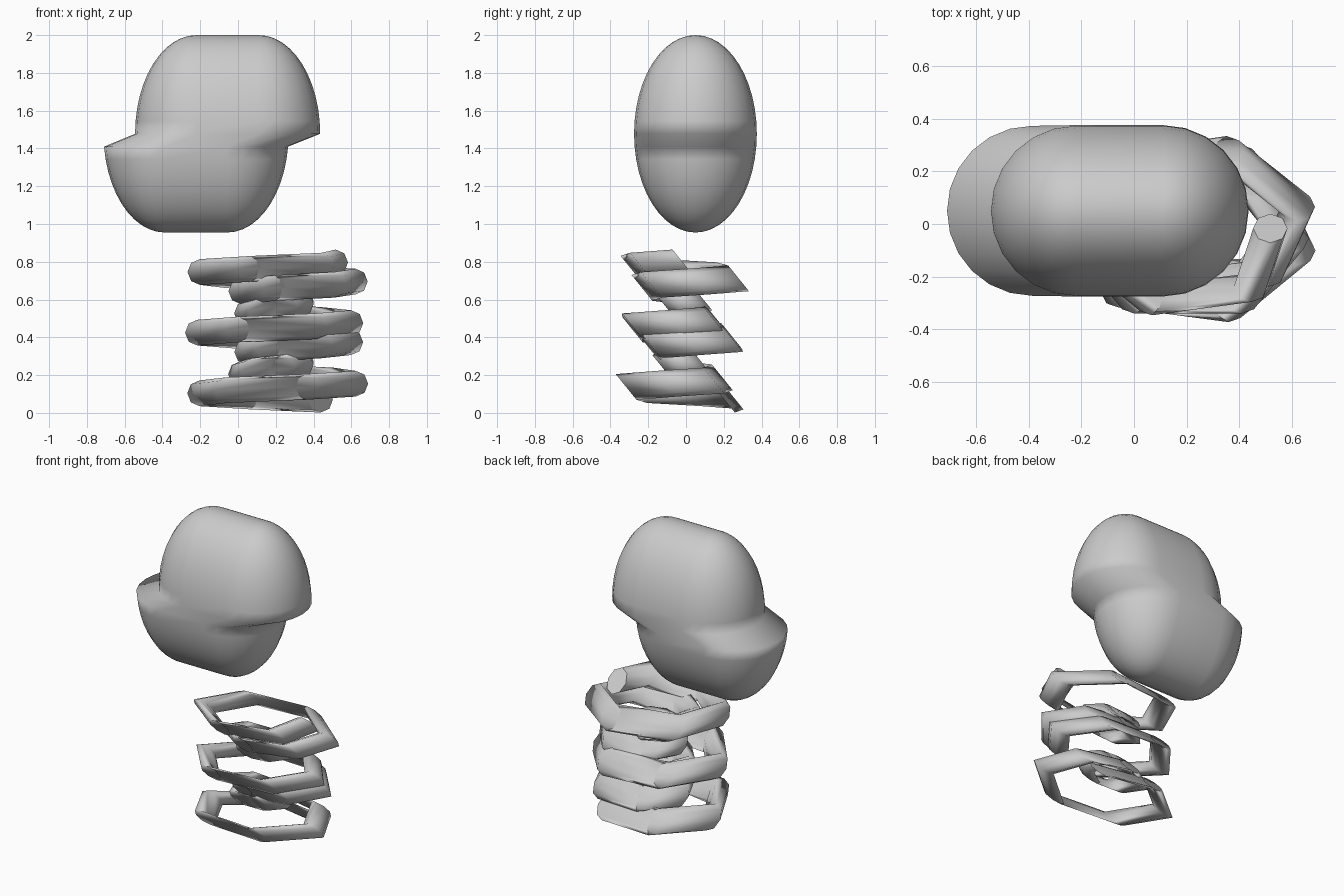
import bpy, bmesh
from math import sin, cos, pi
from mathutils import Vector

cube = bpy.data.objects.get("Cube")
if cube:
    bpy.data.objects.remove(cube, do_unlink=True)

grey = bpy.data.materials.new("plain_grey")
grey.use_nodes = True
grey.diffuse_color = (0.6, 0.6, 0.6, 1)
grey.node_tree.nodes["Principled BSDF"].inputs["Base Color"].default_value = (0.6, 0.6, 0.6, 1)


def loft(name, rings, caps):
    """Join closed rings of points into one smooth surface."""
    bm = bmesh.new()
    loops = [[bm.verts.new(p) for p in ring] for ring in rings]
    for lower, upper in zip(loops, loops[1:]):
        n = len(lower)
        for j in range(n):
            k = (j + 1) % n
            bm.faces.new((lower[j], lower[k], upper[k], upper[j]))
    for face in bm.faces:
        face.smooth = True
    if caps:
        bm.faces.new(loops[0])
        bm.faces.new(loops[-1])
    else:
        bmesh.ops.remove_doubles(bm, verts=bm.verts, dist=0.0001)
    bmesh.ops.recalc_face_normals(bm, faces=bm.faces)
    mesh = bpy.data.meshes.new(name)
    bm.to_mesh(mesh)
    bm.free()
    mesh.materials.append(grey)
    obj = bpy.data.objects.new(name, mesh)
    bpy.context.collection.objects.link(obj)
    return obj


# Stretched ball, with its lower half slid sideways
STEPS = 24
HALF = STEPS // 2
body_rings = []
for i in range(STEPS + 1):
    lat = -pi / 2 + pi * i / STEPS
    centre_x = -0.055 if i >= HALF else -0.222
    r = 0.325 * cos(lat)
    ring = []
    for side in (1, -1):
        for j in range(HALF + 1):
            a = -pi / 2 + pi * j / HALF
            ring.append((centre_x + side * (0.165 + r * cos(a)),
                         0.05 + side * r * sin(a),
                         1.4775 + 0.5225 * sin(lat)))
    body_rings.append(ring)
loft("slipped_ball", body_rings, False)

# Coil: an untwisted tilted disc carried along a spiral of pulsing radius
TURNS = 44
SIDES = 8
across = Vector((0.065, 0, 0))
slant = Vector((0, 0.055, -0.068))
coil_rings = []
for k in range(1, TURNS + 1):
    radius = 0.28 + 0.17 * cos(0.346 * (k - TURNS / 2))
    if k == TURNS:
        radius *= 0.88
    centre = Vector((0.235 + radius * cos(k),
                     -0.02 + 0.71 * radius * sin(k),
                     0.053 + 0.0169 * k))
    coil_rings.append([centre + across * cos(2 * pi * j / SIDES)
                       + slant * sin(2 * pi * j / SIDES) for j in range(SIDES)])
loft("spring_coil", coil_rings, True)
